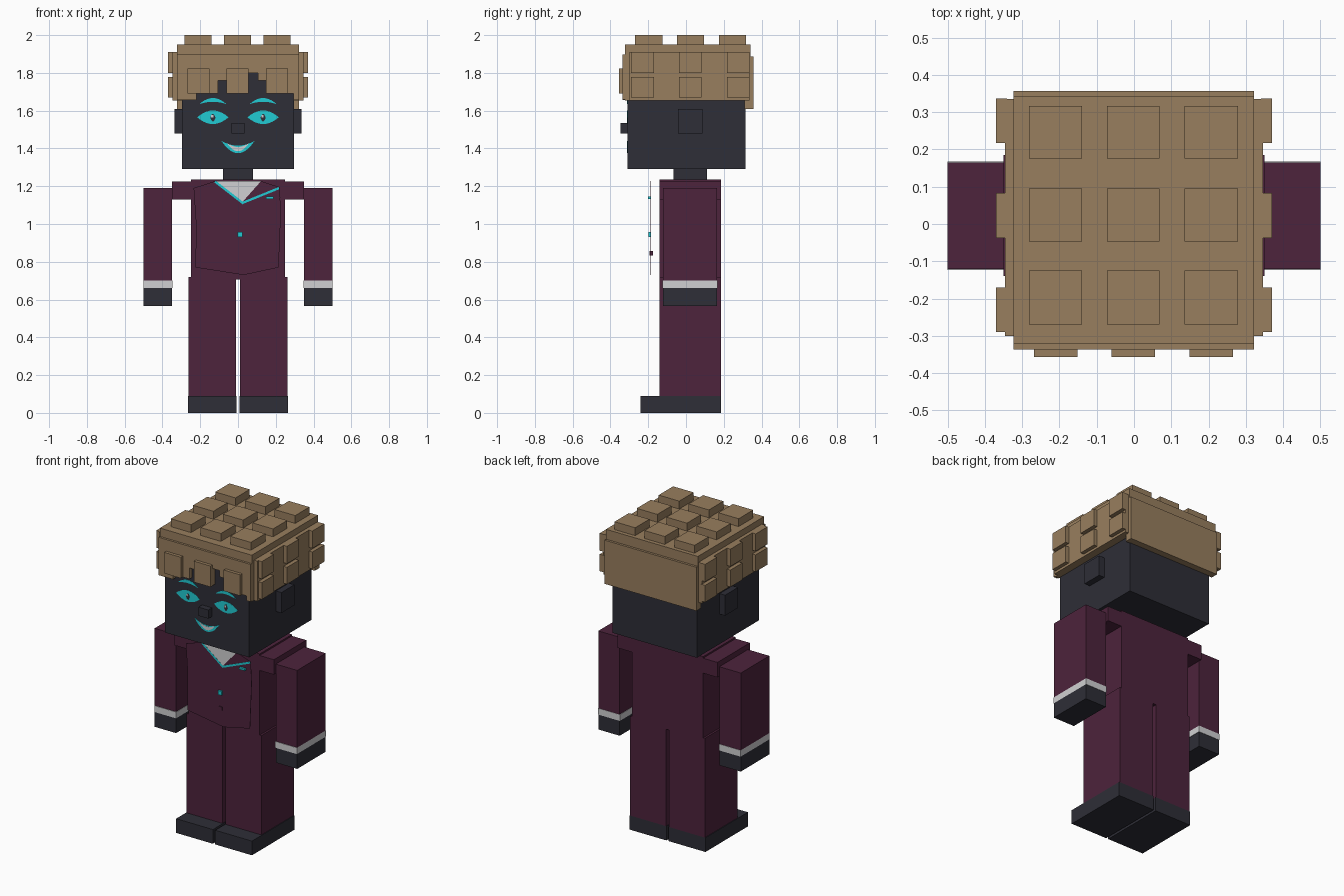
import bpy
import bmesh
from mathutils import Vector

old = bpy.data.objects.get("Cube")
if old:
    bpy.data.objects.remove(old, do_unlink=True)


def material(name, rgb):
    lin = [((c / 255 + 0.055) / 1.055) ** 2.4 for c in rgb]
    mat = bpy.data.materials.new(name)
    mat.use_nodes = True
    mat.diffuse_color = (*lin, 1)
    mat.node_tree.nodes["Principled BSDF"].inputs["Base Color"].default_value = (*lin, 1)
    return mat


HAIR = material("sandy brown", (152, 126, 94))
SUIT = material("plum", (77, 35, 60))
DARK = material("charcoal", (46, 46, 55))
WHITE = material("light grey", (208, 208, 210))
CYAN = material("cyan", (33, 203, 212))


def finish(name, bm, mat):
    bmesh.ops.recalc_face_normals(bm, faces=bm.faces)
    mesh = bpy.data.meshes.new(name)
    bm.to_mesh(mesh)
    bm.free()
    mesh.materials.append(mat)
    obj = bpy.data.objects.new(name, mesh)
    bpy.context.collection.objects.link(obj)
    return obj


def box(name, xs, ys, zs, mat):
    """Box given by its extent along each axis."""
    bm = bmesh.new()
    bmesh.ops.create_cube(bm, size=1)
    for v in bm.verts:
        v.co = Vector([(r[0] + r[1]) / 2 + c * (r[1] - r[0])
                       for r, c in zip((xs, ys, zs), v.co)])
    return finish(name, bm, mat)


def pair(name, xs, ys, zs, mat):
    """Left box and its mirrored right twin."""
    box("left_" + name, xs, ys, zs, mat)
    box("right_" + name, (-xs[1], -xs[0]), ys, zs, mat)


def plate(name, outline, y, mat, thick=0.002):
    """Thin front-facing plate from an x, z outline."""
    bm = bmesh.new()
    face = bm.faces.new([bm.verts.new((x, y, z)) for x, z in outline])
    ext = bmesh.ops.extrude_face_region(bm, geom=[face])
    moved = [g for g in ext["geom"] if isinstance(g, bmesh.types.BMVert)]
    bmesh.ops.translate(bm, verts=moved, vec=(0, thick, 0))
    return finish(name, bm, mat)


def crescent(name, cx, cz, w, low, high, y, mat, n=10):
    """Plate between two parabolic arcs that share their end points."""
    ts = [-1 + 2 * i / n for i in range(n + 1)]
    top = [(cx + w * t, cz + high * (1 - t * t)) for t in ts]
    bottom = [(cx + w * t, cz + low * (1 - t * t)) for t in ts[-2:0:-1]]
    plate(name, top + bottom, y, mat)


def stripe(name, a, b, width, y, mat):
    """Straight thin band between two points."""
    d = Vector((b[0] - a[0], b[1] - a[1])).normalized() * width / 2
    side = (-d.y, d.x)
    plate(name, [(a[0] + side[0], a[1] + side[1]), (b[0] + side[0], b[1] + side[1]),
                 (b[0] - side[0], b[1] - side[1]), (a[0] - side[0], a[1] - side[1])], y, mat)


# Legs, shoes and torso
BODY_Y = (-0.14, 0.185)
pair("leg", (0.011, 0.262), BODY_Y, (0.09, 0.72), SUIT)
pair("shoe", (0.008, 0.266), (-0.24, 0.185), (0, 0.09), DARK)
box("torso", (-0.25, 0.25), BODY_Y, (0.705, 1.235), SUIT)
pair("shoulder", (0.25, 0.35), BODY_Y, (1.13, 1.225), SUIT)

# Arms
pair("sleeve", (0.35, 0.5), (-0.121, 0.165), (0.70, 1.19), SUIT)
pair("cuff", (0.348, 0.5), (-0.124, 0.167), (0.66, 0.70), WHITE)
pair("hand", (0.35, 0.5), (-0.121, 0.165), (0.565, 0.66), DARK)

# Jacket front, standing just ahead of the torso
JACKET_Y = -0.187
plate("jacket_front", [(-0.235, 1.19), (-0.12, 1.228), (0.12, 1.228), (0.22, 1.195),
                       (0.227, 1.06), (0.215, 0.77), (0.03, 0.73), (-0.225, 0.77),
                       (-0.222, 1.0)], JACKET_Y, SUIT)
plate("shirt", [(-0.115, 1.227), (0.122, 1.227), (0.022, 1.115)], JACKET_Y - 0.001, WHITE)
stripe("right_lapel_trim", (-0.122, 1.225), (0.024, 1.112), 0.012, JACKET_Y - 0.002, CYAN)
stripe("left_lapel_trim", (0.02, 1.11), (0.217, 1.19), 0.012, JACKET_Y - 0.002, CYAN)
stripe("lapel_fold", (-0.05, 1.025), (0.225, 1.14), 0.003, JACKET_Y - 0.001, SUIT)
box("pocket_square", (0.148, 0.187), (-0.2, -0.187), (1.133, 1.145), CYAN)
box("upper_button", (-0.003, 0.023), (-0.198, -0.186), (0.932, 0.958), CYAN)
box("lower_button", (-0.003, 0.021), (-0.192, -0.176), (0.832, 0.856), SUIT)

# Neck, head, ears and nose
box("neck", (-0.08, 0.08), (-0.065, 0.11), (1.225, 1.3), DARK)
box("head", (-0.297, 0.296), (-0.31, 0.315), (1.29, 1.85), DARK)
pair("ear", (0.29, 0.335), (-0.043, 0.087), (1.48, 1.61), DARK)
box("nose", (-0.035, 0.035), (-0.347, -0.305), (1.48, 1.535), DARK)

# Painted face
FACE_Y = -0.3115
for side, s in (("left", 1), ("right", -1)):
    cx = 0.133 * s
    crescent(side + "_eye", cx, 1.565, 0.083, -0.036, 0.036, FACE_Y, CYAN)
    crescent(side + "_pupil", cx, 1.563, 0.014, -0.02, 0.02, FACE_Y - 0.001, DARK)
    plate(side + "_eye_glint", [(cx - 0.009, 1.577), (cx + 0.003, 1.577),
                                (cx + 0.003, 1.564), (cx - 0.009, 1.564)],
          FACE_Y - 0.002, WHITE)
    crescent(side + "_eyebrow", cx, 1.634, 0.072, 0.013, 0.033, FACE_Y, CYAN)
crescent("lips", 0, 1.44, 0.088, -0.065, -0.025, FACE_Y, CYAN)
crescent("teeth", 0, 1.428, 0.058, -0.043, -0.02, FACE_Y - 0.001, WHITE)

# Hair: crown, side and back slabs
box("hair_crown", (-0.323, 0.322), (-0.322, 0.342), (1.82, 1.95), HAIR)
pair("hair_side_inner", (0.293, 0.322), (-0.322, 0.342), (1.655, 1.9), HAIR)
pair("hair_side_slab", (0.31, 0.346), (-0.3, 0.335), (1.655, 1.91), HAIR)
box("hair_back_slab", (-0.323, 0.322), (0.31, 0.357), (1.61, 1.887), HAIR)

# Fringe with a stepped lower edge
plate("hair_fringe", [(-0.323, 1.897), (0.322, 1.897), (0.322, 1.66), (0.295, 1.66),
                      (0.295, 1.69), (0.15, 1.69), (0.15, 1.76), (0.105, 1.76),
                      (0.105, 1.8), (0.055, 1.8), (0.055, 1.69), (-0.06, 1.69),
                      (-0.06, 1.76), (-0.105, 1.76), (-0.105, 1.69), (-0.22, 1.69),
                      (-0.22, 1.657), (-0.323, 1.657)], -0.336, HAIR, thick=0.026)

# Square studs on top, front and sides of the hair
rows = ((-0.27, -0.125), (-0.047, 0.095), (0.175, 0.317))
columns = ((-0.282, -0.14), (-0.073, 0.069), (0.135, 0.279))
for i, ys in enumerate(rows):
    for j, xs in enumerate(columns):
        box(f"hair_top_stud_{i}_{j}", xs, ys, (1.94, 2.0), HAIR)
for i, x in enumerate((-0.21, -0.002, 0.207)):
    box(f"hair_front_stud_{i}", (x - 0.058, x + 0.058), (-0.356, -0.33), (1.69, 1.823), HAIR)
for i, y in enumerate((-0.23, 0.023, 0.277)):
    for j, zs in enumerate(((1.67, 1.777), (1.8, 1.91))):
        pair(f"hair_side_stud_{i}_{j}", (0.34, 0.37), (y - 0.06, y + 0.06), zs, HAIR)
